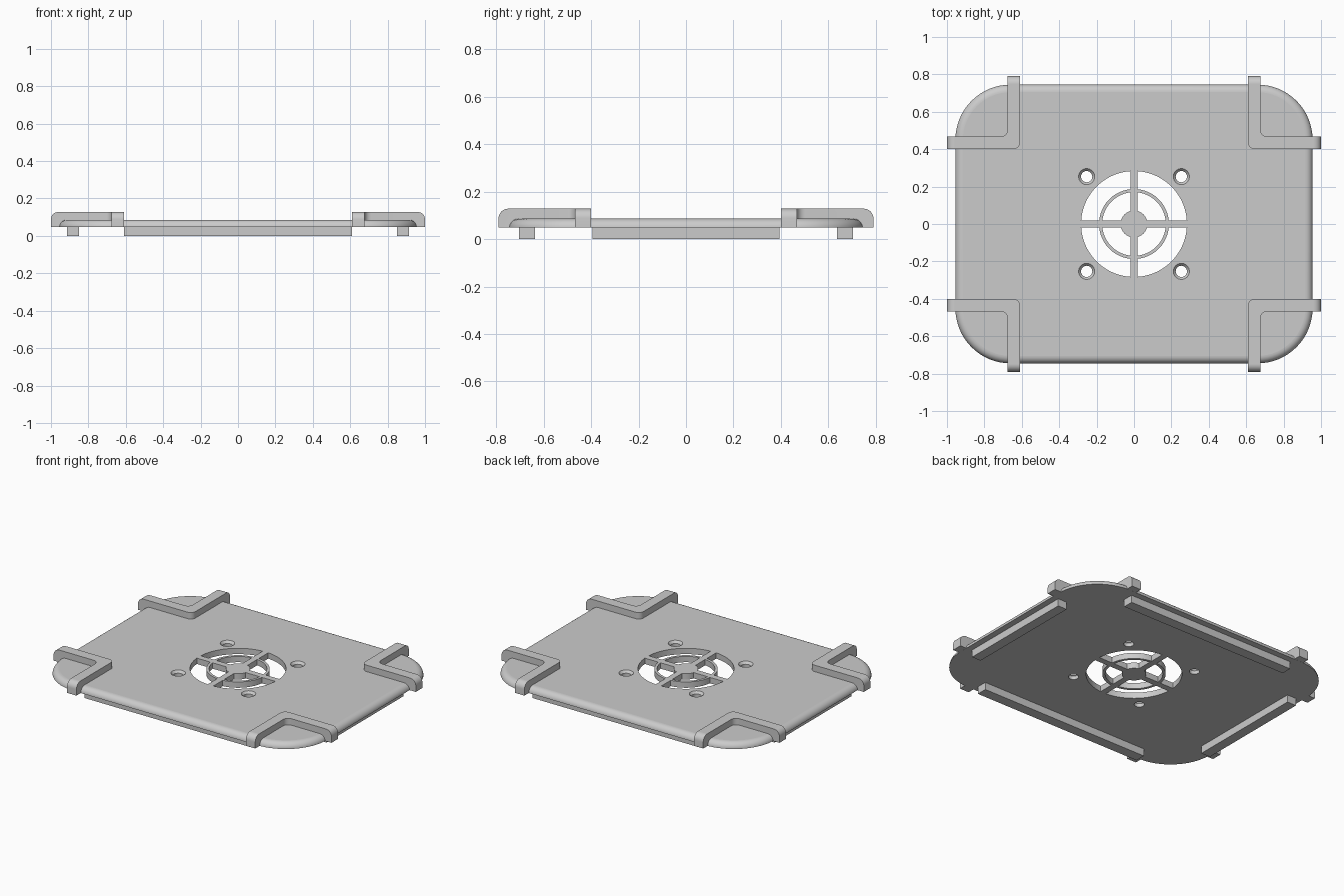
import bpy, bmesh
from math import sin, cos, asin, pi, radians

if "Cube" in bpy.data.objects:
    bpy.data.objects.remove(bpy.data.objects["Cube"])

BASE, TOP, LIP = 0.048, 0.086, 0.128

grey = bpy.data.materials.new("plain_grey")
grey.use_nodes = True
grey.diffuse_color = (0.6, 0.6, 0.6, 1)
grey.node_tree.nodes["Principled BSDF"].inputs["Base Color"].default_value = (0.6, 0.6, 0.6, 1)


def finish(bm, name):
    bmesh.ops.recalc_face_normals(bm, faces=bm.faces)
    mesh = bpy.data.meshes.new(name)
    bm.to_mesh(mesh)
    bm.free()
    mesh.materials.append(grey)
    obj = bpy.data.objects.new(name, mesh)
    bpy.context.collection.objects.link(obj)
    return obj


def activate(obj):
    bpy.ops.object.select_all(action="DESELECT")
    obj.select_set(True)
    bpy.context.view_layer.objects.active = obj


def smooth(obj):
    """Smooth the curved walls, keep level faces flat."""
    activate(obj)
    bpy.ops.object.shade_smooth_by_angle(angle=radians(30))
    for p in obj.data.polygons:
        if abs(p.normal.z) > 0.999:
            p.use_smooth = False


def arc(cx, cy, r, start, end, steps):
    return [(cx + r * cos(start + (end - start) * i / steps),
             cy + r * sin(start + (end - start) * i / steps)) for i in range(steps + 1)]


def loft(bm, layers):
    """Skin a stack of (outline, z) layers and cap both ends."""
    rings = [[bm.verts.new((x, y, z)) for x, y in pts] for pts, z in layers]
    n = len(rings[0])
    for a, b in zip(rings, rings[1:]):
        for i in range(n):
            j = (i + 1) % n
            bm.faces.new((a[i], a[j], b[j], b[i]))
    bm.faces.new(rings[0][::-1])
    bm.faces.new(rings[-1])


def mirror(obj, x, y):
    mod = obj.modifiers.new("Mirror", "MIRROR")
    mod.use_axis = (x, y, False)


def rounded_rect(inset):
    r = 0.295 - inset
    pts = []
    for k, (sx, sy) in enumerate(((1, 1), (-1, 1), (-1, -1), (1, -1))):
        pts += arc(sx * 0.66, sy * 0.45, r, k * pi / 2, (k + 1) * pi / 2, 16)
    return pts


# Base plate with a rounded upper edge
bm = bmesh.new()
layers = []
for i in range(9):
    a = i / 8 * pi / 2
    layers.append((rounded_rect(0.04 * (1 - cos(a))), BASE + (TOP - BASE) * sin(a)))
loft(bm, layers)
plate = finish(bm, "base_plate")

# Cutter: grille openings between the spokes, and countersunk screw holes
bm = bmesh.new()
half = 0.02
for k in range(4):
    turn = k * pi / 2
    for r_in, r_out in ((0.072, 0.17), (0.187, 0.283)):
        a, b = asin(half / r_in), asin(half / r_out)
        pts = arc(0, 0, r_out, turn + b, turn + pi / 2 - b, 20)
        pts += arc(0, 0, r_in, turn + pi / 2 - a, turn + a, 20)
        loft(bm, [(pts, 0), (pts, 0.15)])
    cx, cy = 0.358 * cos(turn + pi / 4), 0.358 * sin(turn + pi / 4)
    hole = [(arc(cx, cy, r, 0, 2 * pi, 32)[:-1], z)
            for r, z in ((0.03, 0), (0.03, TOP - 0.015), (0.043, TOP), (0.043, 0.15))]
    loft(bm, hole)
cutter = finish(bm, "opening_cutter")
cutter.hide_render = True

cut = plate.modifiers.new("Openings", "BOOLEAN")
cut.operation = "DIFFERENCE"
cut.solver = "EXACT"
cut.object = cutter
activate(plate)
bpy.ops.object.modifier_apply(modifier=cut.name)
bpy.data.objects.remove(cutter)
smooth(plate)

# L-shaped corner brackets hooking over the plate edge
x0, x1, y0, y1, r = 0.61, 0.677, 0.40, 0.467, 0.035
outline = [(1, y0), (1, y1)]
outline += arc(x1 + r, y1 + r, r, -pi / 2, -pi, 6)
outline += [(x1, 0.79), (x0, 0.79)]
outline += arc(x0 + r, y0 + r, r, pi, 1.5 * pi, 6)
bm = bmesh.new()
loft(bm, [(outline, BASE + 0.0005), (outline, LIP)])
tips = [e for e in bm.edges if all(v.co.z > TOP for v in e.verts)
        and (all(v.co.x > 0.99 for v in e.verts) or all(v.co.y > 0.78 for v in e.verts))]
bmesh.ops.bevel(bm, geom=tips, offset=0.04, segments=8, profile=0.5, affect="EDGES")
brackets = finish(bm, "corner_brackets")
smooth(brackets)
mirror(brackets, True, True)


# Straight rails under the plate
def rail(name, xa, xb, ya, yb):
    bm = bmesh.new()
    pts = [(xa, ya), (xb, ya), (xb, yb), (xa, yb)]
    loft(bm, [(pts, 0), (pts, BASE + 0.004)])
    return finish(bm, name)


mirror(rail("side_rails", 0.85, 0.915, -0.395, 0.395), True, False)
mirror(rail("front_and_back_rails", -0.61, 0.61, 0.637, 0.705), False, True)
